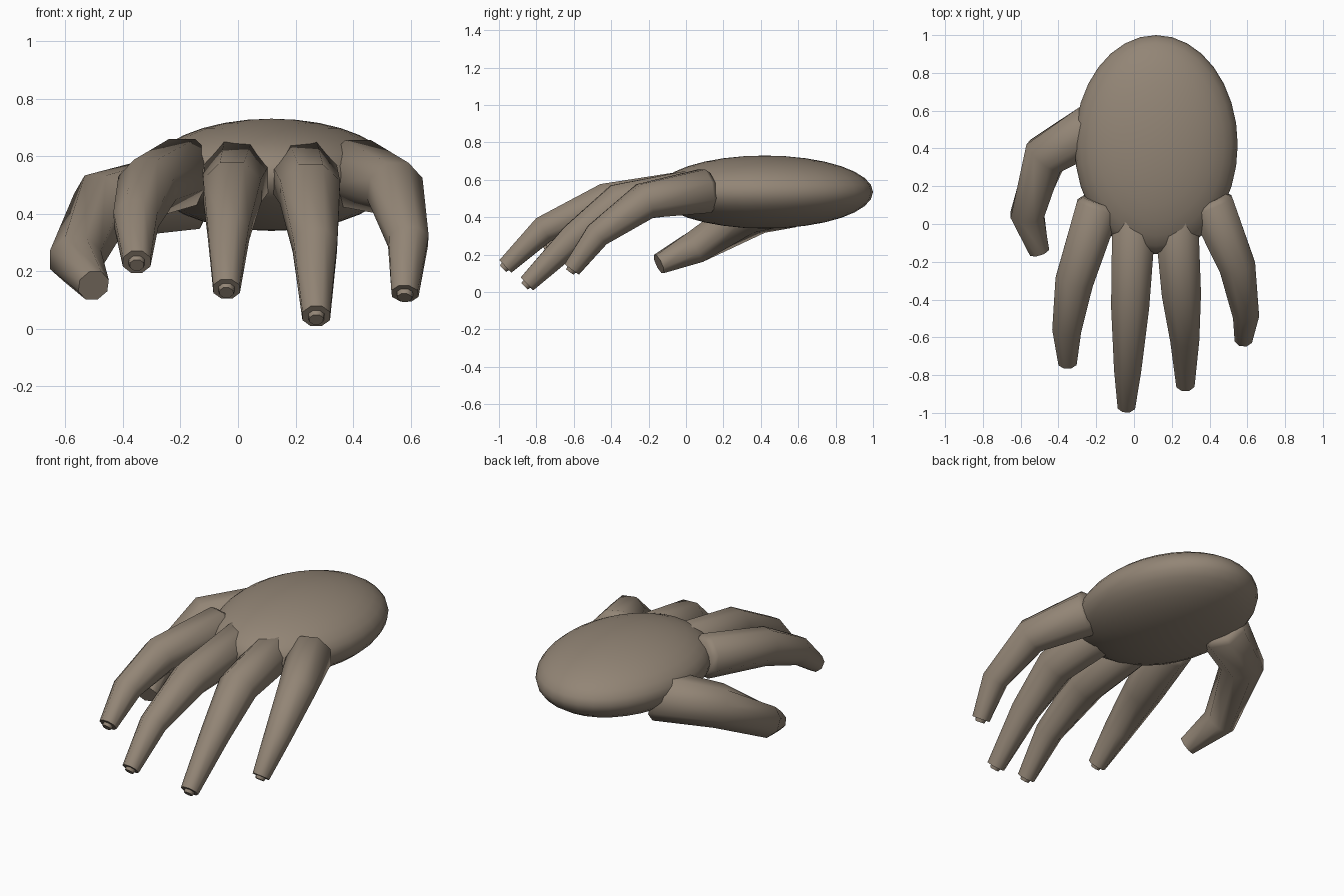
import bpy
import bmesh
import math
from mathutils import Vector

cube = bpy.data.objects.get("Cube")
if cube:
    bpy.data.objects.remove(cube, do_unlink=True)

SIDES = 8
skin = bpy.data.materials.new("warm_grey_brown")
skin.use_nodes = True
COLOUR = (0.29, 0.235, 0.18, 1)
skin.diffuse_color = COLOUR
bsdf = skin.node_tree.nodes["Principled BSDF"]
bsdf.inputs["Base Color"].default_value = COLOUR
bsdf.inputs["Roughness"].default_value = 0.7


def add_ring(bm, centre, tangent, radius):
    """Octagon with a flat top, square to the tangent."""
    side = tangent.cross(Vector((0, 0, 1))).normalized()
    up = side.cross(tangent).normalized()
    ring = []
    for i in range(SIDES):
        a = math.tau * (i + 0.5) / SIDES
        ring.append(bm.verts.new(centre + radius * (side * math.cos(a) + up * math.sin(a))))
    return ring


def make_digit(name, joints, nub):
    """Tapered tube through (x, y, z, radius) joints, with an optional nub at the tip."""
    pts = [Vector(j[:3]) for j in joints]
    radii = [j[3] * 1.04 for j in joints]
    steps = [(b - a).normalized() for a, b in zip(pts, pts[1:])]
    tangents = [steps[0]]
    tangents += [(a + b).normalized() for a, b in zip(steps, steps[1:])]
    tangents.append(steps[-1])

    rings = list(zip(pts, tangents, radii))
    # Slightly rounded root
    rings.insert(0, (pts[0] - steps[0] * 0.03, steps[0], radii[0] * 0.8))
    # Small stub on the end of the finger
    if nub:
        end = steps[-1]
        rings.append((pts[-1], end, 0.03))
        rings.append((pts[-1] + end * 0.018, end, 0.026))

    bm = bmesh.new()
    loops = [add_ring(bm, *r) for r in rings]
    for a, b in zip(loops, loops[1:]):
        for i in range(SIDES):
            k = (i + 1) % SIDES
            bm.faces.new((a[i], a[k], b[k], b[i]))
    bm.faces.new(loops[0])
    bm.faces.new(loops[-1])
    bmesh.ops.recalc_face_normals(bm, faces=bm.faces)
    mesh = bpy.data.meshes.new(name)
    bm.to_mesh(mesh)
    bm.free()
    obj = bpy.data.objects.new(name, mesh)
    bpy.context.collection.objects.link(obj)
    finish(obj)


def finish(obj):
    obj.data.materials.append(skin)
    bpy.ops.object.select_all(action="DESELECT")
    obj.select_set(True)
    bpy.context.view_layer.objects.active = obj
    bpy.ops.object.shade_smooth_by_angle(angle=math.radians(60))


# Flattened palm
bpy.ops.mesh.primitive_uv_sphere_add(segments=32, ring_count=16, radius=1,
                                     location=(0.117, 0.42, 0.535))
palm = bpy.context.object
palm.name = "palm"
palm.scale = (0.432, 0.58, 0.195)
bpy.ops.object.transform_apply(location=False, rotation=False, scale=True)
finish(palm)

# Fingers, from root to tip
make_digit("index_finger", [(-0.19, 0.09, 0.545, 0.12), (-0.315, -0.30, 0.49, 0.105),
                            (-0.355, -0.55, 0.38, 0.08), (-0.352, -0.735, 0.232, 0.05)], True)
make_digit("middle_finger", [(0.0, 0.02, 0.535, 0.12), (-0.02, -0.43, 0.48, 0.105),
                             (-0.033, -0.76, 0.335, 0.075), (-0.04, -0.965, 0.138, 0.048)], True)
make_digit("ring_finger", [(0.225, 0.02, 0.535, 0.12), (0.25, -0.36, 0.475, 0.108),
                           (0.268, -0.60, 0.29, 0.08), (0.272, -0.85, 0.044, 0.05)], True)
make_digit("little_finger", [(0.41, 0.10, 0.54, 0.122), (0.545, -0.22, 0.487, 0.1),
                             (0.592, -0.475, 0.305, 0.072), (0.58, -0.61, 0.122, 0.048)], True)

# Thumb
make_digit("thumb", [(-0.18, 0.53, 0.48, 0.14), (-0.47, 0.36, 0.425, 0.12),
                     (-0.565, 0.05, 0.24, 0.092), (-0.502, -0.145, 0.15, 0.055)], False)
